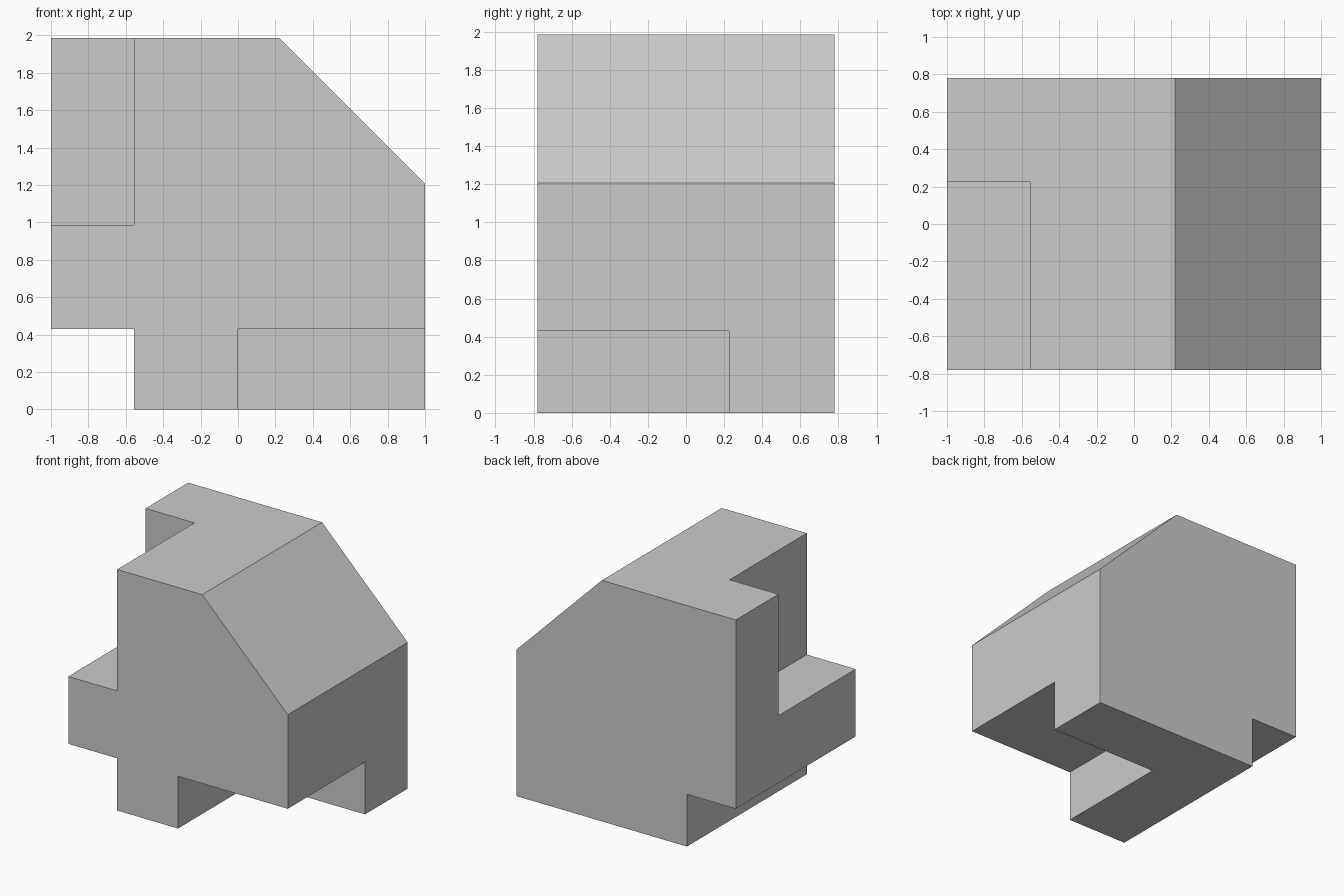
import bpy, bmesh

if "Cube" in bpy.data.objects:
    bpy.data.objects.remove(bpy.data.objects["Cube"])

HALF_Y = 0.78
STEP_Y = 0.225    # depth at which the front notches stop


def prism(name, profile, y0, y1):
    """Extrude an x-z profile along y."""
    bm = bmesh.new()
    face = bm.faces.new([bm.verts.new((x, y0, z)) for x, z in profile])
    ext = bmesh.ops.extrude_face_region(bm, geom=[face])
    verts = [g for g in ext["geom"] if isinstance(g, bmesh.types.BMVert)]
    bmesh.ops.translate(bm, verts=verts, vec=(0, y1 - y0, 0))
    bmesh.ops.recalc_face_normals(bm, faces=bm.faces)
    mesh = bpy.data.meshes.new(name)
    bm.to_mesh(mesh)
    bm.free()
    obj = bpy.data.objects.new(name, mesh)
    bpy.context.collection.objects.link(obj)
    return obj


def cut_notch(target, name, x0, x1, z0, z1):
    """Cut a box-shaped notch from the front back to STEP_Y."""
    cutter = prism(name, [(x0, z0), (x1, z0), (x1, z1), (x0, z1)], -1.2, STEP_Y)
    cutter.hide_render = True
    mod = target.modifiers.new(name, 'BOOLEAN')
    mod.operation = 'DIFFERENCE'
    mod.solver = 'EXACT'
    mod.object = cutter
    bpy.context.view_layer.objects.active = target
    bpy.ops.object.modifier_apply(modifier=mod.name)
    bpy.data.objects.remove(cutter, do_unlink=True)


# Main block: sloped upper right corner, full-depth step at lower left
block = prism("chamfered_block", [
    (-0.555, 0), (1, 0), (1, 1.205), (0.22, 1.985),
    (-1, 1.985), (-1, 0.43), (-0.555, 0.43)], -HALF_Y, HALF_Y)

# Front notches: upper left and lower right
cut_notch(block, "upper_left_notch", -1.5, -0.555, 0.985, 2.5)
cut_notch(block, "lower_right_notch", 0, 1.5, -0.5, 0.43)
